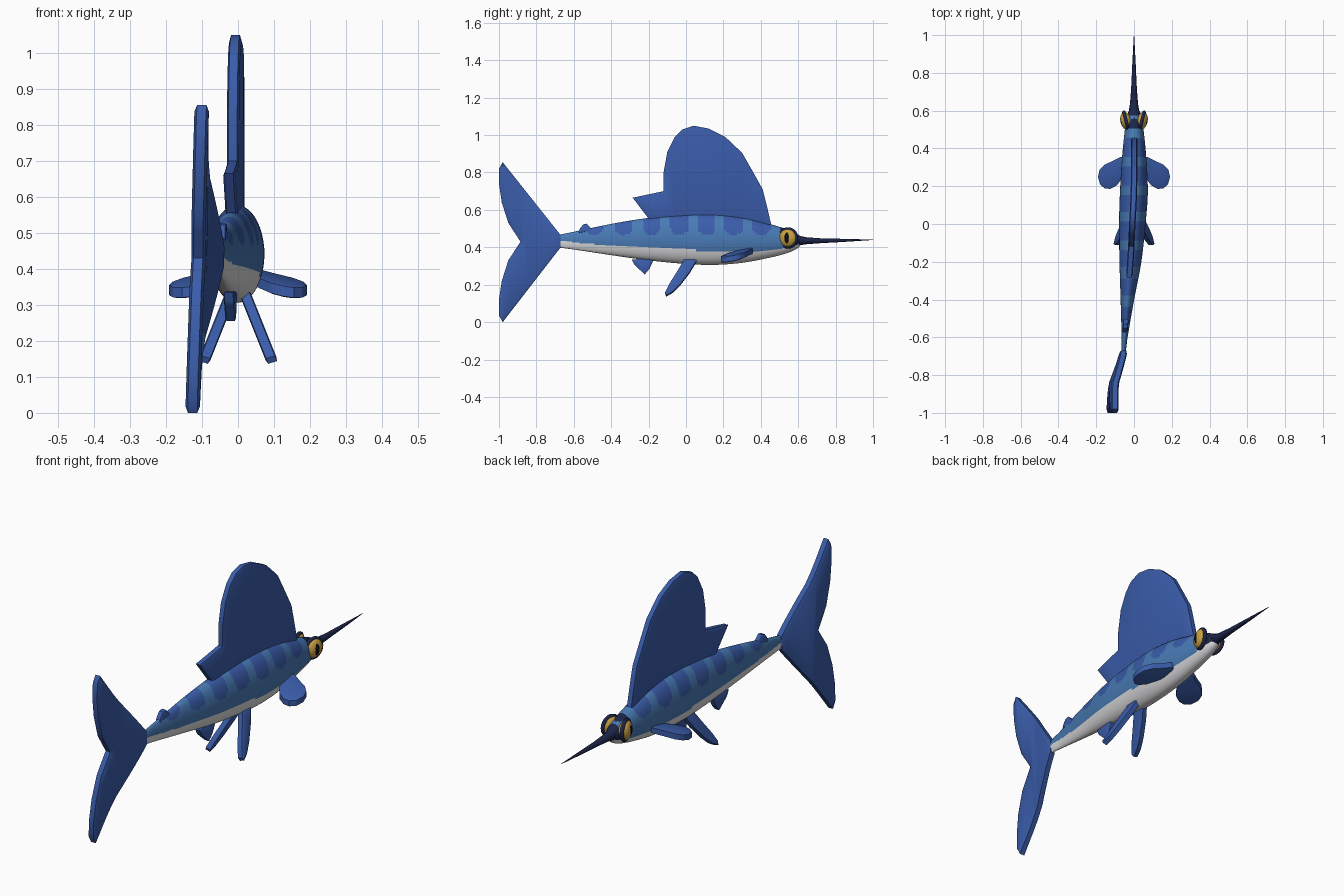
import bpy, bmesh, math
from mathutils import Vector, Matrix

if "Cube" in bpy.data.objects:
    bpy.data.objects.remove(bpy.data.objects["Cube"])


def material(name, rgb):
    m = bpy.data.materials.new(name)
    m.diffuse_color = (*rgb, 1)
    m.use_nodes = True
    m.node_tree.nodes["Principled BSDF"].inputs["Base Color"].default_value = m.diffuse_color
    return m


FIN = material("fin blue", (0.042, 0.107, 0.40))
BODY = material("body blue", (0.065, 0.195, 0.46))
BELLY = material("belly white", (0.72, 0.72, 0.74))
NAVY = material("dark navy", (0.012, 0.018, 0.065))
GOLD = material("eye gold", (0.60, 0.36, 0.055))
BLACK = material("pupil black", (0.004, 0.004, 0.006))


def finish(name, bm, mats, angle=40):
    bmesh.ops.recalc_face_normals(bm, faces=bm.faces)
    for f in bm.faces:
        f.smooth = True
    me = bpy.data.meshes.new(name)
    bm.to_mesh(me)
    bm.free()
    for m in mats:
        me.materials.append(m)
    me.set_sharp_from_angle(angle=math.radians(angle))
    ob = bpy.data.objects.new(name, me)
    bpy.context.collection.objects.link(ob)
    return ob


def interp(table, t, col):
    """Smooth lookup in a table whose first column is the key."""
    n = len(table)
    i = 0
    while i < n - 2 and t > table[i + 1][0]:
        i += 1
    a, b = table[i], table[i + 1]
    h = b[0] - a[0]
    s = min(max((t - a[0]) / h, 0), 1)

    def slope(k):
        p, q = table[max(k - 1, 0)], table[min(k + 1, n - 1)]
        return (q[col] - p[col]) / (q[0] - p[0])
    return ((2*s**3 - 3*s*s + 1) * a[col] + (s**3 - 2*s*s + s) * h * slope(i)
            + (3*s*s - 2*s**3) * b[col] + (s**3 - s*s) * h * slope(i + 1))


# Sideways bend of the spine: y, x
SPINE = [(-1.0, -0.114), (-0.85, -0.107), (-0.78, -0.085), (-0.68, -0.057),
         (-0.6, -0.050), (-0.4, -0.035), (-0.2, -0.019), (0, -0.009),
         (0.2, 0), (1.0, 0)]


def spine(y):
    return interp(SPINE, y, 1)


def tube(rings, sides):
    """Skin elliptical rings given as (x, y, z, half width, half height)."""
    bm = bmesh.new()
    loops = []
    for x, y, z, w, h in rings:
        loops.append([bm.verts.new((x + w * math.sin(2*math.pi*k/sides), y,
                                    z + h * math.cos(2*math.pi*k/sides)))
                      for k in range(sides)])
    for a, b in zip(loops, loops[1:]):
        for k in range(sides):
            j = (k + 1) % sides
            bm.faces.new((a[k], a[j], b[j], b[k]))
    bm.faces.new(loops[0])
    bm.faces.new(loops[-1])
    return bm


# Body: y, top z, bottom z, half width
PROFILE = [(-0.69, 0.465, 0.400, 0.011), (-0.6, 0.483, 0.388, 0.016),
           (-0.4, 0.525, 0.358, 0.036), (-0.2, 0.557, 0.330, 0.058),
           (0, 0.574, 0.311, 0.070), (0.15, 0.576, 0.306, 0.074),
           (0.3, 0.560, 0.317, 0.068), (0.45, 0.524, 0.345, 0.055),
           (0.55, 0.492, 0.372, 0.042), (0.6, 0.468, 0.397, 0.028),
           (0.615, 0.452, 0.415, 0.012)]
STRIPES = [-0.49, -0.335, -0.185, -0.035, 0.11, 0.255, 0.405]
WATERLINE = [(-0.69, 0.437), (-0.45, 0.413), (0, 0.388), (0.2, 0.378),
             (0.45, 0.385), (0.62, 0.42)]

rings = []
for i in range(131):
    y = -0.69 + 1.305 * i / 130
    top, bot, w = (interp(PROFILE, y, c) for c in (1, 2, 3))
    rings.append((spine(y), y, (top + bot) / 2, w, (top - bot) / 2))
bm = tube(rings, 64)
for f in bm.faces:
    c = f.calc_center_median()
    if c.z < interp(WATERLINE, c.y, 1):
        f.material_index = 2
    elif (c.y > 0.57 and c.z > 0.41) or (c.y > 0.5 and c.z > 0.488):
        f.material_index = 3
    else:
        for s in STRIPES:
            # straight sided band with a round lower end
            drop = max(0, 0.505 - c.z) / 0.04
            if abs(c.y - s) < 0.048 and ((c.y - s) / 0.048)**2 + drop**2 < 1:
                f.material_index = 1
finish("body", bm, [BODY, FIN, BELLY, NAVY], 60)

# Bill
finish("bill", tube([(0, 0.49, 0.485, 0.012, 0.016), (0, 0.55, 0.463, 0.022, 0.030),
                     (0, 0.61, 0.436, 0.026, 0.025), (0, 0.64, 0.435, 0.021, 0.019),
                     (0, 0.72, 0.435, 0.015, 0.013), (0, 0.85, 0.437, 0.009, 0.008),
                     (0, 1.0, 0.44, 0.001, 0.001)], 16), [NAVY])


def fin(name, outline, place, half=0.012, rim=0.018, puff=0.005):
    """Padded slab from a flat outline, bent into position by place(a, b, h)."""
    bm = bmesh.new()
    face = bm.faces.new([bm.verts.new((a, b, -half)) for a, b in outline])
    bm.normal_update()
    new = bmesh.ops.extrude_face_region(bm, geom=[face], use_keep_orig=True)
    bmesh.ops.translate(bm, vec=(0, 0, 2 * half),
                        verts=[g for g in new["geom"] if isinstance(g, bmesh.types.BMVert)])
    bmesh.ops.recalc_face_normals(bm, faces=bm.faces)
    caps = [f for f in bm.faces if abs(f.normal.z) > 0.9]
    bmesh.ops.inset_region(bm, faces=caps, thickness=rim, depth=puff,
                           use_even_offset=False)
    # cross cuts so the slab can follow the bend
    lo, hi = min(p[0] for p in outline), max(p[0] for p in outline)
    for k in range(1, 10):
        bmesh.ops.bisect_plane(bm, geom=bm.verts[:] + bm.edges[:] + bm.faces[:],
                               plane_co=(lo + (hi - lo) * k / 10, 0, 0),
                               plane_no=(1, 0, 0))
    for v in bm.verts:
        v.co = place(*v.co)
    return finish(name, bm, [FIN], 35)


def upright(y, z, h):
    return Vector((spine(y) + h, y, z))


# Sail with its trailing notch
fin("sail", [(-0.19, 0.54), (-0.285, 0.665), (-0.12, 0.70), (-0.12, 0.80),
             (-0.10, 0.91), (-0.06, 0.99), (-0.02, 1.03), (0.04, 1.05),
             (0.12, 1.035), (0.21, 0.99), (0.30, 0.905), (0.36, 0.80),
             (0.41, 0.71), (0.435, 0.61), (0.458, 0.51), (0.2, 0.54)], upright)

# Tail, slightly twisted
upper = [(-0.98, 0.855), (-1.0, 0.82), (-1.0, 0.74), (-0.985, 0.64), (-0.95, 0.53)]
lower = [(-0.95, 0.33), (-0.985, 0.22), (-1.0, 0.12), (-1.0, 0.035), (-0.98, 0.0)]
fin("tail", [(-0.67, 0.465)] + upper + [(-0.885, 0.43)] + lower + [(-0.67, 0.40)],
    lambda y, z, h: upright(y, z, h) + Vector((0.03 * (z - 0.43), 0, 0)),
    half=0.013, puff=0.007)

# Small fins near the tail
fin("anal_fin", [(-0.29, 0.335), (-0.275, 0.305), (-0.22, 0.255), (-0.195, 0.285),
                 (-0.17, 0.34)], upright, rim=0.01, puff=0.003)
fin("rear_finlet", [(-0.575, 0.475), (-0.567, 0.50), (-0.55, 0.522), (-0.53, 0.526),
                    (-0.515, 0.508), (-0.49, 0.49)], upright,
    half=0.011, rim=0.006, puff=0.003)

for side, word in ((1, "right"), (-1, "left")):
    # Side fins
    fin(word + "_pectoral_fin",
        [(0.04, 0.355), (0.07, 0.356), (0.11, 0.335), (0.155, 0.315), (0.182, 0.288),
         (0.191, 0.25), (0.18, 0.21), (0.155, 0.188), (0.125, 0.186),
         (0.09, 0.205), (0.065, 0.24), (0.04, 0.28)],
        lambda a, b, h: Vector((side * a, b, 0.345 + 0.2 * (b - 0.24)
                                - 0.15 * (a - 0.15) + h)),
        half=0.014, rim=0.012, puff=0.004)
    # Long belly fins, splayed outwards
    fin(word + "_pelvic_fin",
        [(0.065, 0.34), (0.02, 0.265), (-0.03, 0.20), (-0.07, 0.16), (-0.105, 0.14),
         (-0.112, 0.155), (-0.09, 0.20), (-0.055, 0.255), (-0.01, 0.33)],
        lambda a, b, h: Vector((side * (0.018 + 0.4 * (0.335 - b) + h), a, b + 0.3 * h)),
        rim=0.01, puff=0.003)

    # Eyes: flattened ball with a slit pupil and a dark socket ring
    turn = (Matrix.Translation((side * 0.042, 0.545, 0.45))
            @ Matrix.Rotation(-side * math.radians(14), 4, 'Z')
            @ Matrix.Rotation(side * math.radians(90), 4, 'Y'))
    bm = bmesh.new()
    bmesh.ops.create_uvsphere(bm, u_segments=64, v_segments=40, radius=1)
    for f in bm.faces:
        c = f.calc_center_median()
        if c.z > 0 and (c.y / 0.26)**2 + (c.x / 0.6)**2 < 1:
            f.material_index = 1
    bm.transform(turn @ Matrix.Diagonal((0.049, 0.048, 0.030, 1)))
    finish(word + "_eye", bm, [GOLD, BLACK])

    bm = bmesh.new()
    R, r, n, m = 0.047, 0.010, 32, 10
    grid = [[bm.verts.new(((R + r * math.cos(2*math.pi*j/m)) * math.cos(2*math.pi*i/n),
                           (R + r * math.cos(2*math.pi*j/m)) * math.sin(2*math.pi*i/n),
                           r * math.sin(2*math.pi*j/m))) for j in range(m)]
            for i in range(n)]
    for i in range(n):
        for j in range(m):
            i2, j2 = (i + 1) % n, (j + 1) % m
            bm.faces.new((grid[i][j], grid[i2][j], grid[i2][j2], grid[i][j2]))
    bm.transform(turn)
    finish(word + "_eye_socket", bm, [NAVY])
